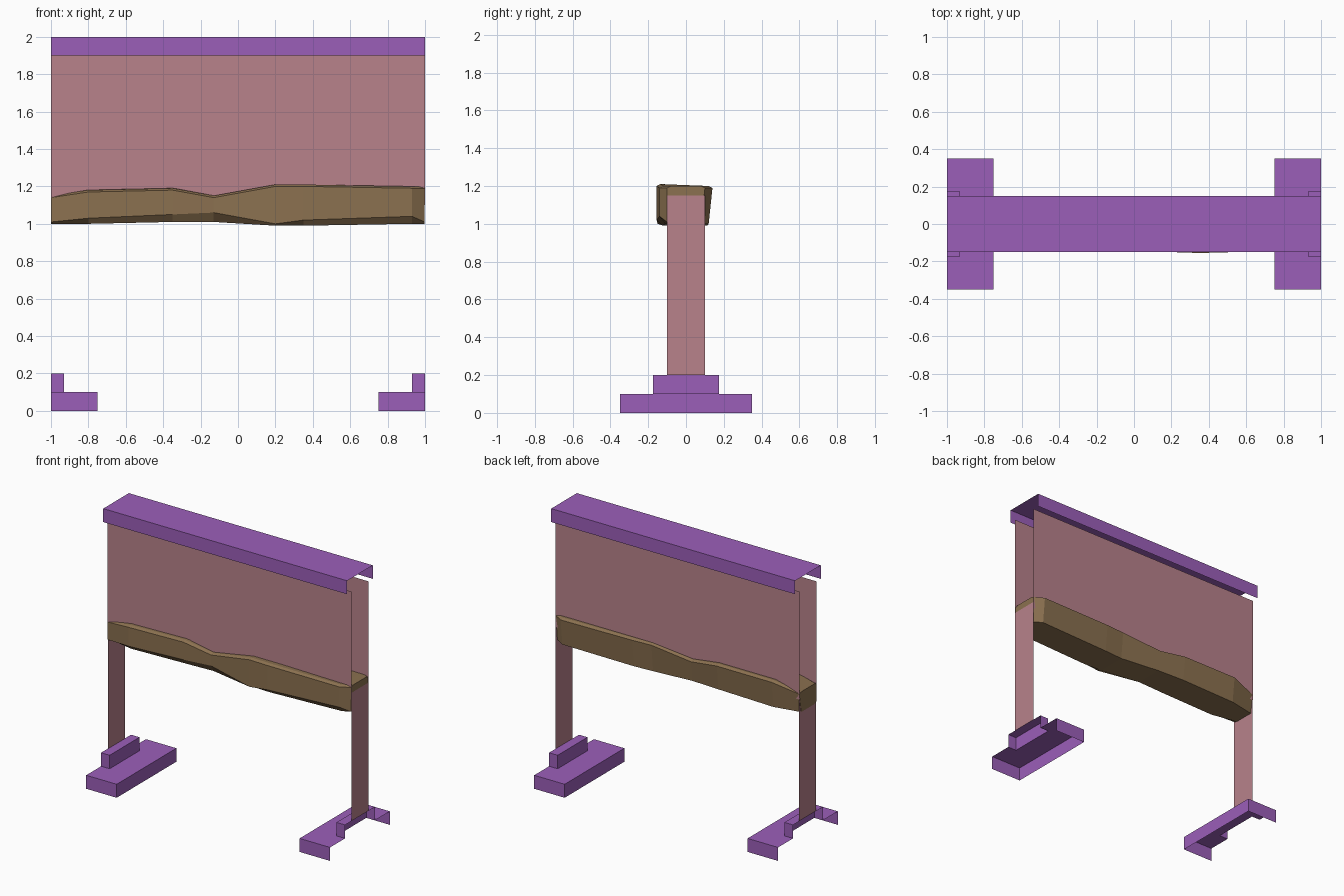
import bpy
import bmesh

cube = bpy.data.objects.get("Cube")
if cube:
    bpy.data.objects.remove(cube, do_unlink=True)


def material(name, colour):
    mat = bpy.data.materials.new(name)
    mat.use_nodes = True
    rgba = (*colour, 1)
    mat.diffuse_color = rgba
    mat.node_tree.nodes["Principled BSDF"].inputs["Base Color"].default_value = rgba
    return mat


purple = material("purple trim", (0.33, 0.114, 0.485))
pink = material("dusty pink panel", (0.479, 0.223, 0.258))
brown = material("brown wood", (0.26, 0.165, 0.08))


def finish(name, bm, mat):
    bmesh.ops.recalc_face_normals(bm, faces=bm.faces)
    mesh = bpy.data.meshes.new(name)
    bm.to_mesh(mesh)
    bm.free()
    mesh.materials.append(mat)
    obj = bpy.data.objects.new(name, mesh)
    bpy.context.collection.objects.link(obj)
    return obj


def shell(name, outline, walls, bottom, top):
    """Flat lid over a plan outline, with walls under the listed edges only."""
    bm = bmesh.new()
    lid = [bm.verts.new((x, y, top)) for x, y in outline]
    low = [bm.verts.new((x, y, bottom)) for x, y in outline]
    bm.faces.new(lid)
    for i in walls:
        j = (i + 1) % len(lid)
        bm.faces.new((lid[i], lid[j], low[j], low[i]))
    for v in [v for v in bm.verts if not v.link_faces]:
        bm.verts.remove(v)
    return finish(name, bm, purple)


def sheet(name, start, end, bottom, top):
    """Upright single-sided panel between two plan points."""
    bm = bmesh.new()
    bm.faces.new([bm.verts.new((*p, z)) for p, z in
                  ((start, bottom), (end, bottom), (end, top), (start, top))])
    return finish(name, bm, pink)


# Open-ended cap along the top
W, T = 0.15, 0.1
shell("top_cap", [(-1, -W), (1, -W), (1, W), (-1, W)], (0, 2), 1.9, 2)

# Front and back panels
sheet("front_panel", (-1, -T), (1, -T), 1.1, 1.9)
sheet("back_panel", (1, T), (-1, T), 1.1, 1.9)

# Stepped feet, open outward and below, and the end posts
D, S, I, N = 0.35, 0.175, 0.75, 0.93
base = [(1, -D), (I, -D), (I, D), (1, D), (1, S), (N, S), (N, -S), (1, -S)]
step = [(1, -S), (N, -S), (N, S), (1, S)]
for side, s in (("left", 1), ("right", -1)):
    shell(side + "_foot", [(s * x, y) for x, y in base], range(3), 0, 0.1)
    shell(side + "_foot_step", [(s * x, y) for x, y in step], range(3), 0.1, 0.2)
    px = 1 if s > 0 else -0.998
    sheet(side + "_post", (px, -T), (px, T), 0.2, 1.15)

# Rough-hewn beam: x, front y, back y, front top, back top, chamfer, bottom
stations = [
    (-1, -0.1, 0.1, 1.15, 1.15, 1.01, 1),
    (-0.8, -0.14, 0.14, 1.18, 1.2, 1.03, 1),
    (-0.35, -0.14, 0.14, 1.19, 1.2, 1.05, 1.01),
    (-0.13, -0.13, 0.13, 1.15, 1.17, 1.06, 1.01),
    (0.2, -0.15, 0.12, 1.21, 1.2, 1, 0.99),
    (0.35, -0.155, 0.13, 1.21, 1.2, 1.02, 0.99),
    (0.93, -0.14, 0.14, 1.2, 1.2, 1.04, 1),
    (0.998, -0.1, 0.1, 1.2, 1.2, 1.01, 1),
]
bm = bmesh.new()
rings = []
for x, yf, yb, zf, zb, zc, z0 in stations:
    section = [(yf + 0.03, z0), (yf, zc), (yf, zf - 0.01), (yf + 0.02, zf),
               (yb - 0.02, zb), (yb, zb - 0.01), (yb - 0.02, z0)]
    rings.append([bm.verts.new((x, y, z)) for y, z in section])
for a, b in zip(rings, rings[1:]):
    for i in range(len(a)):
        j = (i + 1) % len(a)
        bm.faces.new((a[i], a[j], b[j], b[i]))
bm.faces.new(rings[0])
bm.faces.new(rings[-1])
finish("wooden_beam", bm, brown)
